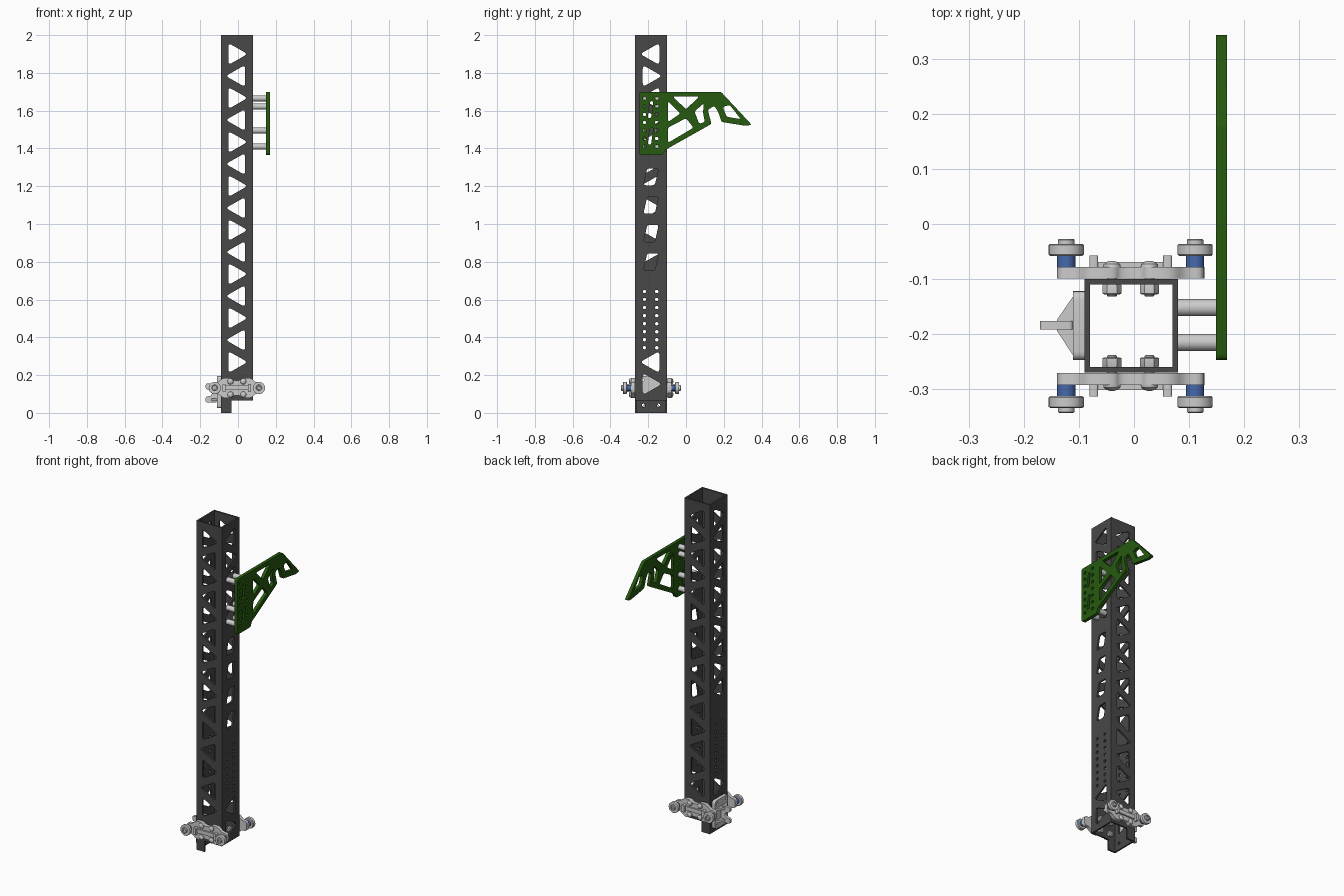
import bpy, bmesh
from math import sin, cos, pi
from mathutils import Vector

if "Cube" in bpy.data.objects:
    bpy.data.objects.remove(bpy.data.objects["Cube"])


def material(name, rgb):
    m = bpy.data.materials.new(name)
    m.diffuse_color = (*rgb, 1)
    m.use_nodes = True
    m.node_tree.nodes["Principled BSDF"].inputs["Base Color"].default_value = m.diffuse_color
    return m


DARK = material("dark_metal", (0.065, 0.065, 0.065))
GREEN = material("green_paint", (0.02, 0.1, 0.005))
BLUE = material("blue_spacer", (0.06, 0.14, 0.42))


def finish(name, bm, mat=None):
    bmesh.ops.remove_doubles(bm, verts=bm.verts, dist=1e-5)
    bmesh.ops.recalc_face_normals(bm, faces=bm.faces)
    me = bpy.data.meshes.new(name)
    bm.to_mesh(me)
    bm.free()
    if mat:
        me.materials.append(mat)
    ob = bpy.data.objects.new(name, me)
    bpy.context.collection.objects.link(ob)
    return ob


def rounded(pts, r, n=4):
    """Fillet every corner of a 2D polygon."""
    out = []
    for i, p in enumerate(pts):
        p, a, b = Vector(p), Vector(pts[i - 1]), Vector(pts[(i + 1) % len(pts)])
        s = p + (a - p).normalized() * min(r, (a - p).length * 0.45)
        e = p + (b - p).normalized() * min(r, (b - p).length * 0.45)
        for k in range(n + 1):
            t = k / n
            out.append(s * (1 - t) ** 2 + p * 2 * t * (1 - t) + e * t * t)
    return out


def circle(u, v, r, n=14):
    return [(u + r * cos(2 * pi * k / n), v + r * sin(2 * pi * k / n)) for k in range(n)]


def rect(u0, u1, v0, v1):
    return [(u0, v0), (u1, v0), (u1, v1), (u0, v1)]


PLANES = {"xz": lambda u, v, w: (u, w, v),
          "yz": lambda u, v, w: (w, u, v),
          "xy": lambda u, v, w: (u, v, w)}


def panel(name, plane, w0, w1, outline, holes=(), mat=None):
    """Flat plate with holes, lying in the given plane between w0 and w1."""
    cu = bpy.data.curves.new(name, "CURVE")
    cu.dimensions, cu.fill_mode = "2D", "BOTH"
    cu.extrude = abs(w1 - w0) / 2
    for loop in [outline, *holes]:
        sp = cu.splines.new("POLY")
        sp.points.add(len(loop) - 1)
        for q, p in zip(sp.points, loop):
            q.co = (p[0], p[1], 0, 1)
        sp.use_cyclic_u = True
    tmp = bpy.data.objects.new(name + "_tmp", cu)
    bpy.context.collection.objects.link(tmp)
    me = bpy.data.meshes.new_from_object(
        tmp.evaluated_get(bpy.context.evaluated_depsgraph_get()))
    bm = bmesh.new()
    bm.from_mesh(me)
    bpy.data.objects.remove(tmp)
    bpy.data.curves.remove(cu)
    bpy.data.meshes.remove(me)
    for v in bm.verts:
        v.co = PLANES[plane](v.co.x, v.co.y, v.co.z + (w0 + w1) / 2)
    return finish(name, bm, mat)


def lathe(name, profile, place, n=32, mat=None):
    """Spin (radius, depth) points; place maps (a, b, depth) to the scene."""
    bm = bmesh.new()
    rings = [[bm.verts.new(place(r * cos(2 * pi * k / n), r * sin(2 * pi * k / n), d))
              for k in range(n)] for r, d in profile]
    for a, b in zip(rings, rings[1:]):
        for k in range(n):
            j = (k + 1) % n
            bm.faces.new((a[k], a[j], b[j], b[k]))
    bm.faces.new(rings[0])
    bm.faces.new(rings[-1])
    return finish(name, bm, mat)


# --- square tube with truss cut-outs
CY = -0.185
PITCH = 0.1165
BOLT_Y = (-0.22, -0.155)


def triangle(c, i, way):
    z, s = 1.9 - PITCH * i, way * (-1) ** i
    return rounded([(c - 0.044 * s, z - 0.058), (c + 0.058 * s, z), (c - 0.044 * s, z + 0.058)], 0.02)


def window(z):
    return rounded([(-0.225, z - 0.045), (-0.165, z - 0.045), (-0.145, z + 0.045), (-0.205, z + 0.045)], 0.014)


low_bolts = [circle(y, 0.345 + 0.0425 * i, 0.009) for i in range(8) for y in BOLT_Y]
face = [(-0.09, 0), (-0.035, 0), (-0.035, 0.065), (0.08, 0.065), (0.08, 2), (-0.09, 2)]
for nm, y0 in (("tube_front_wall", -0.27), ("tube_back_wall", -0.11)):
    panel(nm, "xz", y0, y0 + 0.01, face, [triangle(-0.007, i, 1) for i in range(15)], DARK)
panel("tube_right_wall", "yz", 0.07, 0.08, rect(-0.26, -0.11, 0.065, 2),
      [triangle(CY, i, -1) for i in (0, 1, 2, 3, 4, 14, 15)]
      + [window(z) for z in (1.25, 1.1, 0.95, 0.8)] + low_bolts, DARK)
panel("tube_left_wall", "yz", -0.09, -0.08, rect(-0.26, -0.11, 0, 2),
      [triangle(CY, i, -1) for i in (*range(10), 14, 15)] + low_bolts
      + [circle(y, 0.04, 0.009) for y in (-0.225, -0.145)], DARK)

# --- green side arm
arm = [(-0.247, 1.365), (-0.12, 1.365), (-0.11, 1.392), (0.135, 1.53), (0.115, 1.605), (0.15, 1.625),
       (0.17, 1.595), (0.188, 1.54), (0.315, 1.52), (0.348, 1.525), (0.185, 1.70), (-0.247, 1.70)]
cuts = [[(-0.07, 1.675), (0.07, 1.675), (0.0, 1.607)],
        [(-0.095, 1.54), (-0.03, 1.585), (-0.095, 1.65)],
        [(-0.095, 1.43), (0.04, 1.51), (0.0, 1.56), (-0.095, 1.51)],
        [(0.045, 1.595), (0.095, 1.64), (0.09, 1.59), (0.1, 1.54), (0.07, 1.53)],
        [(0.195, 1.62), (0.232, 1.63), (0.29, 1.555), (0.215, 1.568)],
        [(-0.203, 1.42), (-0.185, 1.42), (-0.173, 1.51), (-0.19, 1.51)],
        [(-0.203, 1.56), (-0.185, 1.56), (-0.173, 1.65), (-0.19, 1.65)]]
panel("side_arm", "yz", 0.149, 0.169, rounded(arm, 0.012), [rounded(c, 0.012) for c in cuts]
      + [circle(y, 1.41 + 0.0425 * i, 0.009) for i in range(7) for y in BOLT_Y], GREEN)
for i, (y, z) in enumerate([(-0.215, 1.665), (-0.152, 1.665), (-0.152, 1.622), (-0.215, 1.495),
                            (-0.152, 1.495), (-0.215, 1.41), (-0.152, 1.41)]):
    lathe(f"arm_standoff_{i}", [(0.008, 0.08), (0.0155, 0.08), (0.0155, 0.149), (0.008, 0.149), (0.008, 0.08)],
          lambda a, b, d: (d, y + a, z + b), 24)

# --- roller carriages, front (s=-1) and back (s=1)
CX, CZ = -0.006, 0.132
half = [(-0.134, -0.029), (-0.1, -0.029), (-0.075, -0.054), (-0.03, -0.054), (-0.018, -0.04)]
quarter = half + [(-u, v) for u, v in reversed(half)]
plate = [(CX + u, CZ + v) for u, v in quarter + [(-u, -v) for u, v in quarter]]
for side, s in (("front", -1), ("back", 1)):
    def at(x, z):
        return lambda a, b, d: (x + a, CY + s * d, z + b)

    def slab(nm, d0, d1, outline, holes=()):
        panel(f"{side}_{nm}", "xz", CY + s * d0, CY + s * d1, outline, holes)

    slab("carriage_plate", 0.086, 0.107, rounded(plate, 0.02))
    slab("carriage_rail", 0.107, 0.116, rect(CX - 0.07, CX + 0.07, CZ - 0.012, CZ + 0.012))
    for m in (-1, 1):
        x = CX + m * 0.067
        slab("rail_post", 0.107, 0.128, rounded(rect(x - 0.008, x + 0.008, CZ - 0.022, CZ + 0.022), 0.005))
        # roller stack
        rx = CX + m * 0.117
        lathe(f"{side}_roller_spacer", [(0.0165, 0.107), (0.0165, 0.127)], at(rx, CZ), mat=BLUE)
        lathe(f"{side}_roller", [(0.017, 0.128), (0.02, 0.127), (0.029, 0.127), (0.032, 0.13), (0.032, 0.147),
                                 (0.029, 0.149), (0.02, 0.149), (0.017, 0.147)], at(rx, CZ))
        lathe(f"{side}_roller_cap", [(0.015, 0.146), (0.015, 0.156), (0.013, 0.158), (0.008, 0.158), (0.007, 0.153)],
              at(rx, CZ), 24)
        # bolts with domed heads outside and hex nuts inside
        for v in (-0.035, 0.035):
            place = at(CX + m * 0.034, CZ + v)
            lathe(f"{side}_bolt_head", [(0.016, 0.107), (0.015, 0.112), (0.01, 0.116), (0.004, 0.118)], place, 20)
            lathe(f"{side}_nut", [(0.016, 0.076), (0.0175, 0.073), (0.0175, 0.059), (0.014, 0.057)], place, 6)
            lathe(f"{side}_bolt_end", [(0.009, 0.086), (0.009, 0.055), (0.007, 0.053)], place, 16)

# --- left bracket with gussets and a forked tab
panel("bracket_base", "yz", -0.111, -0.09, rounded(rect(-0.247, -0.122, 0.025, 0.195), 0.015),
      [circle(y, z, 0.008) for y in (-0.23, -0.14) for z in (0.045, 0.175)])
for nm, z in (("bracket_lower_gusset", 0.062), ("bracket_upper_gusset", 0.135)):
    panel(nm, "xy", z, z + 0.014, [(-0.111, -0.238), (-0.111, -0.132), (-0.14, -0.174), (-0.14, -0.194)])
panel("bracket_tab", "xz", -0.192, -0.176,
      rounded([(-0.111, 0.055), (-0.171, 0.055), (-0.171, 0.085), (-0.145, 0.09), (-0.135, 0.105),
               (-0.145, 0.12), (-0.171, 0.125), (-0.171, 0.155), (-0.111, 0.155)], 0.008))

# --- smooth the round parts, keep edges sharp
for ob in bpy.context.scene.objects:
    ob.select_set(True)
    bpy.context.view_layer.objects.active = ob
bpy.ops.object.shade_smooth_by_angle()
